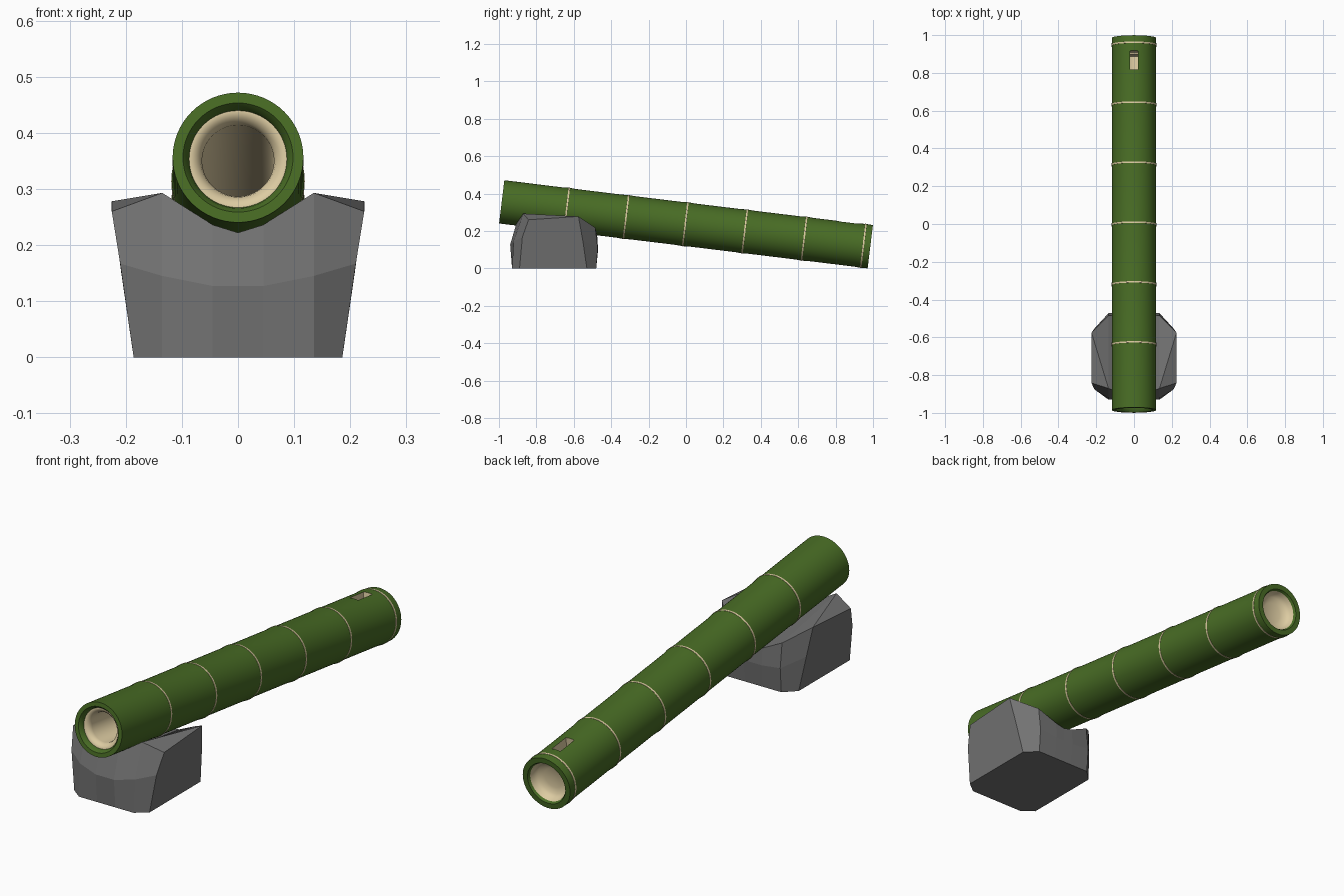
import bpy, bmesh, math
from mathutils import Matrix

if "Cube" in bpy.data.objects:
    bpy.data.objects.remove(bpy.data.objects["Cube"])

TILT = Matrix.Translation((0, 0, 0.236)) @ Matrix.Rotation(math.radians(-6.94), 4, 'X')
SIDES = 64


def material(name, rgb):
    m = bpy.data.materials.new(name)
    m.diffuse_color = (*rgb, 1)
    m.use_nodes = True
    m.node_tree.nodes["Principled BSDF"].inputs["Base Color"].default_value = m.diffuse_color
    return m


green = material("bamboo_green", (0.065, 0.15, 0.018))
cream = material("bamboo_cream", (0.72, 0.60, 0.36))


def add_object(name, bm, mats=()):
    bmesh.ops.recalc_face_normals(bm, faces=bm.faces)
    me = bpy.data.meshes.new(name)
    bm.to_mesh(me)
    bm.free()
    for m in mats:
        me.materials.append(m)
    ob = bpy.data.objects.new(name, me)
    bpy.context.collection.objects.link(ob)
    return ob


def smooth(ob):
    bpy.ops.object.select_all(action='DESELECT')
    ob.select_set(True)
    bpy.context.view_layer.objects.active = ob
    bpy.ops.object.shade_smooth_by_angle(angle=math.radians(35))


def lathe(name, profile, mats, closed=False):
    """Spin (position, radius, material) points around the tilted tube axis."""
    bm = bmesh.new()
    rings = []
    for t, r, _ in profile:
        if r == 0:
            rings.append([bm.verts.new((0, t, 0))] * SIDES)
        else:
            rings.append([bm.verts.new((r * math.cos(a), t, r * math.sin(a)))
                          for a in (2 * math.pi * i / SIDES for i in range(SIDES))])
    n = len(rings)
    for k in range(n if closed else n - 1):
        a, b = rings[k], rings[(k + 1) % n]
        for i in range(SIDES):
            j = (i + 1) % SIDES
            quad = list(dict.fromkeys((a[i], a[j], b[j], b[i])))
            bm.faces.new(quad).material_index = profile[k][2]
    ob = add_object(name, bm, mats)
    ob.matrix_world = TILT
    return ob


# Bamboo tube: bore, front lip, outer wall with swollen nodes, dished back end
nodes = [-0.643, -0.323, -0.004, 0.316, 0.636, 0.955]
L = 0.9925
profile = [(0.90, 0, 1), (0.90, 0.062, 1), (-0.945, 0.064, 1), (-0.957, 0.067, 1),
           (-0.966, 0.075, 1), (-0.970, 0.083, 1), (-0.970, 0.087, 0),
           (-0.982, 0.090, 0), (-L, 0.098, 0), (-L, 0.1165, 0)]
for t in nodes:
    profile += [(t - 0.035, 0.1160, 0), (t - 0.007, 0.1180, 0), (t + 0.007, 0.1180, 0)]
    if t < 0.9:
        profile.append((t + 0.035, 0.1160, 0))
profile += [(L, 0.1165, 0), (L, 0.093, 0), (0.982, 0.087, 1), (0.962, 0.083, 1),
            (0.948, 0.070, 1), (0.940, 0.045, 1), (0.937, 0, 1)]
tube = lathe("bamboo_tube", profile, (green, cream))

# Rectangular touch hole cut into the top near the back
bm = bmesh.new()
bmesh.ops.create_cube(bm, size=1, matrix=Matrix.Translation((0, 0.86, 0.11))
                      @ Matrix.Diagonal((0.042, 0.10, 0.13, 1)))
for f in bm.faces:
    f.material_index = 1
cutter = add_object("touch_hole_cutter", bm, (green, cream))
cutter.matrix_world = TILT
cutter.hide_render = True
bpy.context.view_layer.update()
mod = tube.modifiers.new("touch_hole", 'BOOLEAN')
mod.object = cutter
mod.operation = 'DIFFERENCE'
mod.solver = 'EXACT'
bpy.context.view_layer.objects.active = tube
bpy.ops.object.modifier_apply(modifier=mod.name)
bpy.data.objects.remove(cutter)
smooth(tube)

# Thin pale rings at the nodes
for i, t in enumerate(nodes):
    ring = [(t - 0.005, 0.115, 0), (t - 0.004, 0.1190, 0),
            (t + 0.004, 0.1190, 0), (t + 0.005, 0.115, 0)]
    smooth(lathe(f"node_ring_{i + 1}", ring, (cream,), closed=True))

# Faceted stone rest: half outline per level, mirrored across x
front = [  # columns from centre to corner: bottom, middle, top
    [(0, -0.93, 0), (0, -0.94, 0.127), (0, -0.912, 0.222)],
    [(0.045, -0.93, 0), (0.045, -0.94, 0.127), (0.045, -0.908, 0.236)],
    [(0.135, -0.93, 0), (0.135, -0.922, 0.145), (0.135, -0.87, 0.293)],
    [(0.186, -0.89, 0), (0.21, -0.875, 0.167), (0.225, -0.842, 0.26)]]
back = [
    [(0, -0.48, 0), (0, -0.47, 0.10), (0, -0.475, 0.165)],
    [(0.045, -0.48, 0), (0.045, -0.47, 0.10), (0.045, -0.475, 0.175)],
    [(0.135, -0.48, 0), (0.135, -0.472, 0.11), (0.135, -0.485, 0.218)],
    [(0.186, -0.53, 0), (0.208, -0.552, 0.15), (0.225, -0.575, 0.278)]]
bm = bmesh.new()
for s in (1, -1):
    F, B = ([[bm.verts.new((s * x, y, z)) for x, y, z in col] for col in side]
            for side in (front, back))
    for side in (F, B):
        for a, b in zip(side, side[1:]):
            for k in (0, 1):
                bm.faces.new((a[k], b[k], b[k + 1], a[k + 1]))
    for k in (0, 1):
        bm.faces.new((F[3][k], B[3][k], B[3][k + 1], F[3][k + 1]))
    for i in range(3):
        bm.faces.new((F[i][0], B[i][0], B[i + 1][0], F[i + 1][0]))
        if i < 2:
            bm.faces.new((F[i][2], B[i][2], B[i + 1][2], F[i + 1][2]))
    # shoulder split along its ridge
    bm.faces.new((F[2][2], F[3][2], B[3][2]))
    bm.faces.new((F[2][2], B[3][2], B[2][2]))
bmesh.ops.remove_doubles(bm, verts=bm.verts, dist=1e-5)
stone = add_object("stone_rest", bm, (material("stone_grey", (0.17, 0.17, 0.17)),))
